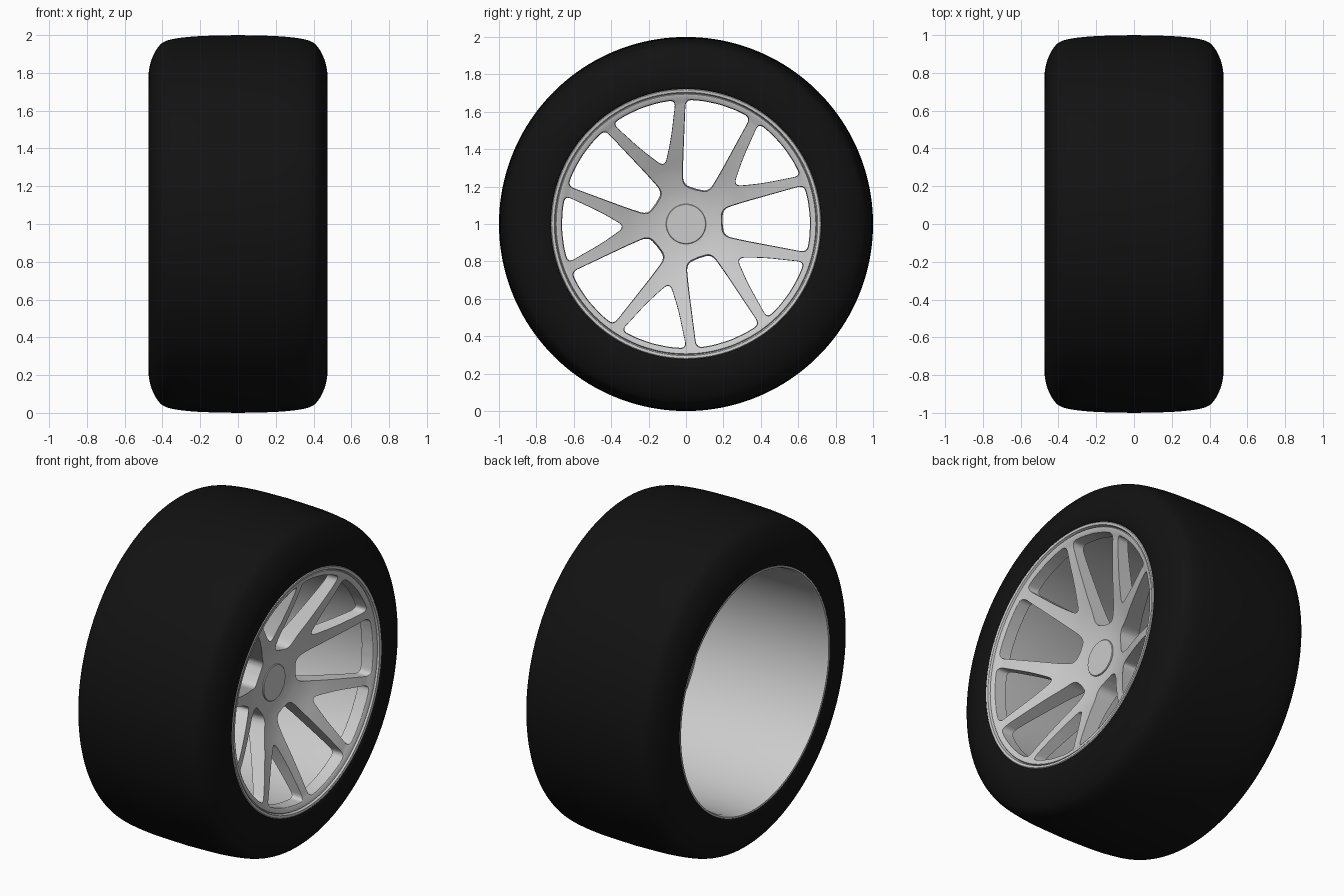
import bpy, bmesh, math
from mathutils import Vector

if "Cube" in bpy.data.objects:
    bpy.data.objects.remove(bpy.data.objects["Cube"])

ROT = math.radians(2.5)      # rotation of the spoke pattern
AXLE = 1.0                   # height of the axle


def finish(name, bm, angle=30):
    bmesh.ops.remove_doubles(bm, verts=bm.verts, dist=1e-5)
    bmesh.ops.recalc_face_normals(bm, faces=bm.faces)
    me = bpy.data.meshes.new(name)
    bm.to_mesh(me)
    bm.free()
    ob = bpy.data.objects.new(name, me)
    bpy.context.collection.objects.link(ob)
    smooth(ob, angle)
    return ob


def smooth(ob, angle):
    bpy.ops.object.select_all(action='DESELECT')
    ob.select_set(True)
    bpy.context.view_layer.objects.active = ob
    bpy.ops.object.shade_smooth_by_angle(angle=math.radians(angle))


def lathe(name, prof, n=128, closed=True, angle=30):
    """Revolve (x, radius) points around the axle."""
    bm = bmesh.new()
    rings = []
    for x, r in prof:
        if r < 1e-6:
            rings.append([bm.verts.new((x, 0, AXLE))] * n)
        else:
            rings.append([bm.verts.new((x, r * math.cos(t), AXLE + r * math.sin(t)))
                          for t in (2 * math.pi * i / n for i in range(n))])
    pairs = list(zip(rings, rings[1:])) + ([(rings[-1], rings[0])] if closed else [])
    for a, b in pairs:
        for i in range(n):
            j = (i + 1) % n
            vs = list(dict.fromkeys((a[i], a[j], b[j], b[i])))
            if len(vs) > 2:
                bm.faces.new(vs)
    return finish(name, bm, angle)


def curve(pts, steps=4):
    """Catmull-Rom curve through 2D points."""
    p = [Vector(q) for q in pts]
    p = [2 * p[0] - p[1]] + p + [2 * p[-1] - p[-2]]
    out = []
    for a, b, c, d in zip(p, p[1:], p[2:], p[3:]):
        for k in range(steps):
            t = k / steps
            out.append(0.5 * (2 * b + (c - a) * t + (2 * a - 5 * b + 4 * c - d) * t * t
                              + (3 * b - a - 3 * c + d) * t ** 3))
    return [tuple(q) for q in out] + [tuple(pts[-1])]


def rounded(corners, steps=6):
    """Round each (u, v, cut length) corner of a polygon."""
    out = []
    n = len(corners)
    for i, (u, v, cut) in enumerate(corners):
        p = Vector((u, v))
        a = Vector(corners[i - 1][:2]) - p
        b = Vector(corners[(i + 1) % n][:2]) - p
        s = p + a.normalized() * min(cut, a.length * .48)
        e = p + b.normalized() * min(cut, b.length * .48)
        for k in range(steps + 1):
            t = k / steps
            out.append(s * (1 - t) ** 2 + p * 2 * t * (1 - t) + e * t * t)
    return out


def mirrored(half):
    return half + [(u, -v, c) for u, v, c in reversed(half) if v > 1e-6]


def arc_pt(deg, cut, r=.657):
    t = math.radians(deg)
    return (r * math.cos(t), r * math.sin(t), cut)


# tire
side = [(.455, .72), (.466, .727), (.472, .76), (.473, .80), (.464, .85), (.445, .90),
        (.42, .94), (.39, .965), (.33, .982), (.2, .995), (0, 1.0)]
half = curve(side, 3)
tire = lathe("tire", half + [(-x, r) for x, r in reversed(half[:-1])], 160)
rubber = bpy.data.materials.new("rubber")
rubber.diffuse_color = (.006, .006, .006, 1)
rubber.use_nodes = True
rubber.node_tree.nodes["Principled BSDF"].inputs["Base Color"].default_value = rubber.diffuse_color
tire.data.materials.append(rubber)

# barrel
lathe("rim_barrel", [(-.465, .722), (-.465, .712), (-.44, .705), (.39, .697), (.39, .722)], 128)

# dished wheel face, solid before the windows are cut
front = curve([(.24, .11), (.252, .18), (.283, .28), (.328, .38), (.375, .49),
               (.415, .59), (.438, .655)], 3)
lip = [(.452, .675), (.456, .694), (.449, .698), (.464, .704), (.466, .718), (.462, .722)]
back = curve([(.385, .699), (.355, .62), (.29, .49), (.215, .35), (.14, .22), (.11, .12)], 3)
wheel = lathe("spoked_wheel_face", [(.24, 0)] + front + lip + [(.385, .722)] + back + [(.11, 0)],
              120, closed=False)

# tapered window cutters: wide between spoke pairs, narrow inside each pair
outer = [arc_pt(15.3, .035), arc_pt(8, .03), arc_pt(0, .03)]
wide = mirrored([(.192, 0, .01), (.197, .073, .045), (.31, .102, .05)] + outer)
narrow = mirrored([(.325, 0, .045), (.45, .08, .06)] + outer)
bm = bmesh.new()
for i in range(10):
    a = ROT + i * math.pi / 5
    loop = rounded(wide if i % 2 == 0 else narrow)
    rings = []
    for x, s in ((0.0, .96), (.6, 1.08)):
        ring = []
        for p in loop:
            u, v = .46 + (p.x - .46) * s, p.y * s
            ring.append(bm.verts.new((x, u * math.cos(a) - v * math.sin(a),
                                      AXLE + u * math.sin(a) + v * math.cos(a))))
        rings.append(ring)
    n = len(loop)
    for k in range(n):
        j = (k + 1) % n
        bm.faces.new((rings[0][k], rings[0][j], rings[1][j], rings[1][k]))
    bm.faces.new(rings[0])
    bm.faces.new(rings[1])
cutter = finish("window_cutter", bm)
cutter.hide_render = True

mod = wheel.modifiers.new("windows", 'BOOLEAN')
mod.operation = 'DIFFERENCE'
mod.solver = 'EXACT'
mod.object = cutter
bpy.context.view_layer.objects.active = wheel
bpy.ops.object.modifier_apply(modifier=mod.name)
bpy.data.objects.remove(cutter)

# soften the front and back edges of the spokes
bev = wheel.modifiers.new("edge_round", 'BEVEL')
bev.width = .006
bev.segments = 2
bev.limit_method = 'ANGLE'
bev.angle_limit = math.radians(50)
smooth(wheel, 35)

# centre cap
lathe("centre_cap", [(.2, 0), (.2, .107), (.244, .107), (.247, .104), (.247, 0)], 64, closed=False)
